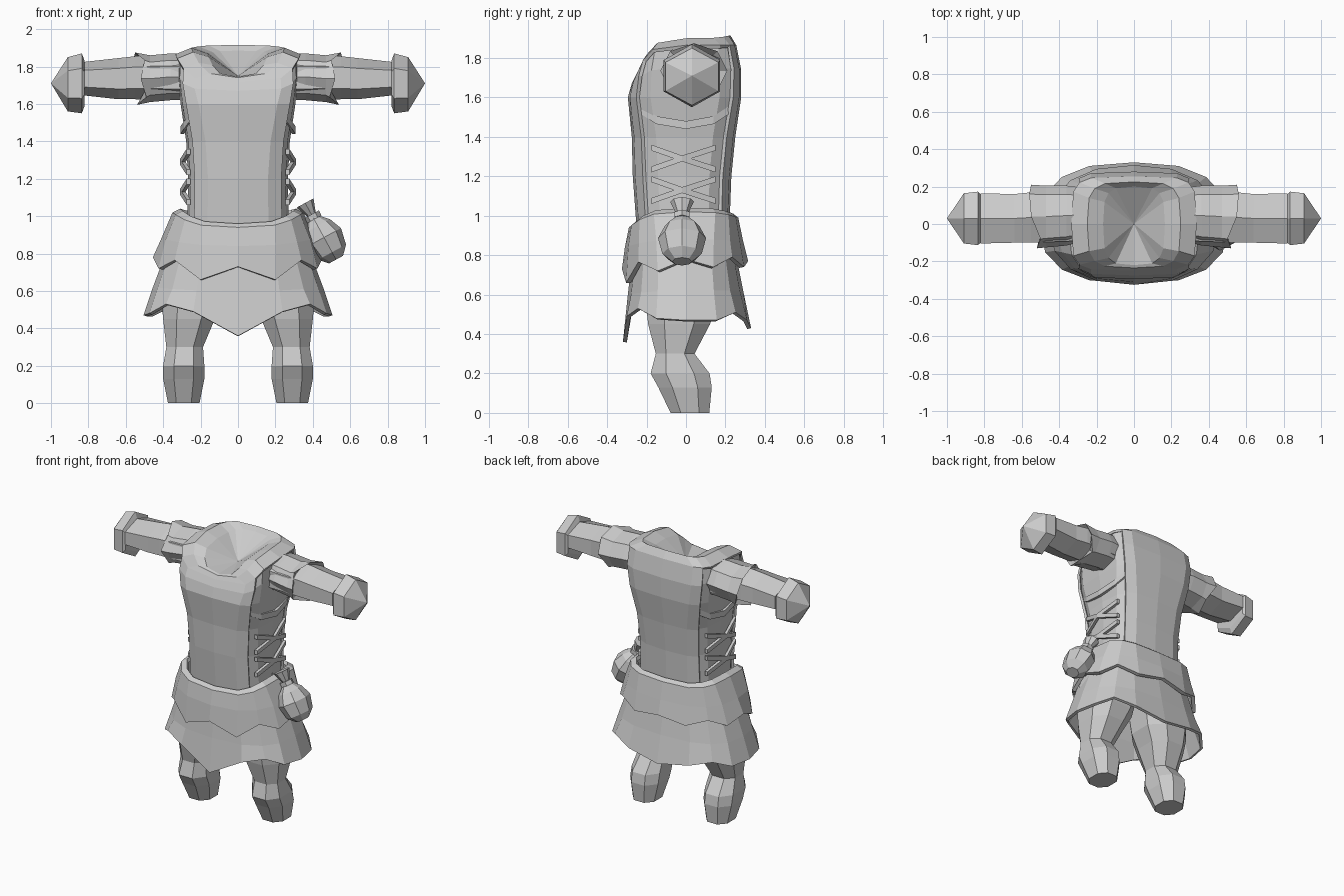
import bpy, bmesh
from math import sin, cos, pi, copysign
from mathutils import Vector, Matrix

if "Cube" in bpy.data.objects:
    bpy.data.objects.remove(bpy.data.objects["Cube"])

grey = bpy.data.materials.new("cloth grey")
grey.use_nodes = True
grey.diffuse_color = (0.6, 0.6, 0.6, 1)
grey.node_tree.nodes["Principled BSDF"].inputs["Base Color"].default_value = (0.6, 0.6, 0.6, 1)
N = 16


def loft(name, rings, caps=True, skip=None, tip=None, thick=0):
    """Bridge rings of points; optional end caps, skipped faces and a fan tip."""
    bm = bmesh.new()
    rows = [[bm.verts.new(p) for p in r] for r in rings]
    n = len(rows[0])
    for b in range(len(rows) - 1):
        for i in range(n):
            if skip and skip(b, i):
                continue
            j = (i + 1) % n
            bm.faces.new((rows[b][i], rows[b][j], rows[b + 1][j], rows[b + 1][i]))
    if caps:
        bm.faces.new(rows[0][::-1])
        if not tip:
            bm.faces.new(rows[-1])
    if tip:
        t = bm.verts.new(tip)
        for i in range(n):
            bm.faces.new((rows[-1][i], rows[-1][(i + 1) % n], t))
    if caps:
        bmesh.ops.recalc_face_normals(bm, faces=bm.faces[:])
    me = bpy.data.meshes.new(name)
    bm.to_mesh(me)
    bm.free()
    me.materials.append(grey)
    ob = bpy.data.objects.new(name, me)
    bpy.context.collection.objects.link(ob)
    if thick:
        mod = ob.modifiers.new("thickness", "SOLIDIFY")
        mod.thickness = thick
        mod.offset = -1


def power(v, e):
    return copysign(abs(v) ** e, v) if abs(v) > 1e-6 else 0.0


def ring(xs, yf, yb, zf, zs, zb, e=0.6, inset=0.0, hem=None):
    """Rounded box outline, index 0 at the front, heights set for front, side, back."""
    pts = []
    for i in range(N):
        a = 2 * pi * i / N
        c = cos(a)
        y = (yf + inset if c > 0 else yb - inset) * power(abs(c), e)
        z = zs + ((zf if c > 0 else zb) - zs) * c * c
        if hem:
            z = hem[min(i, N - i)]
        pts.append(Vector(((xs - inset) * power(sin(a), e), y, z)))
    return pts


# Torso and tabard share the same profile; the tabard closes in a sunken neck
profile = [(.29, -.25, .22, .93, .93, .93, .6),
           (.285, -.27, .23, 1.2, 1.2, 1.2, .6),
           (.295, -.275, .25, 1.4, 1.4, 1.4, .55),
           (.325, -.295, .28, 1.6, 1.6, 1.6, .45),
           (.34, -.275, .28, 1.67, 1.75, 1.74, .4),
           (.335, -.25, .255, 1.715, 1.865, 1.865, .4),
           (.25, -.235, .225, 1.74, 1.9, 1.915, .5),
           (.165, -.22, .2, 1.745, 1.87, 1.885, .55)]
loft("torso", [ring(*p, inset=.018) for p in profile[:6]], caps=False)
loft("tabard", [ring(*p) for p in profile], caps=False, tip=(0, 0, 1.75),
     skip=lambda b, i: b < 5 and i % 8 in (2, 3, 4, 5), thick=.018)

# Two ragged skirt layers
upper_hem = [.73, .66, .765, .72, .78, .74, .79, .74, .77]
lower_hem = [.36, .49, .53, .48, .47, .47, .51, .47, .43]
loft("skirt_upper", [ring(.455, -.325, .315, 0, 0, 0, .85, hem=upper_hem),
                     ring(.41, -.31, .29, .84, .88, .87, .75),
                     ring(.35, -.29, .265, .94, 1.02, .99, .6),
                     ring(.31, -.265, .24, .96, 1.04, 1.01, .58)],
     caps=False, thick=.025)
loft("skirt_lower", [ring(.505, -.32, .33, 0, 0, 0, .78, hem=lower_hem),
                     ring(.455, -.295, .29, .6, .62, .62, .75),
                     ring(.38, -.27, .25, .82, .82, .82, .7)],
     caps=False, thick=.02)


def tube_x(rows, s, n=6, jag=None):
    """Rings along the arm: x, y centre, z centre, y radius, z radius."""
    rings = []
    for k, (x, yc, zc, ry, rz) in enumerate(rows):
        r = []
        for i in range(n):
            a = 2 * pi * i / n
            dx = jag[i] if jag and k == len(rows) - 2 else 0
            r.append((s * (x + dx), yc + ry * sin(a), zc + rz * cos(a)))
        rings.append(r)
    return rings


def strip(name, pts, s, w=.015, t=.01):
    """Flat strap following a short path on one side."""
    loft(name, [[(s * (x + dx), y, z + dz) for dx, dz in
                 ((-t, -w), (t, -w), (t, w), (-t, w))] for x, y, z in pts])


for s, side in ((1, "left"), (-1, "right")):
    # Arm, jagged short sleeve and blunt fist
    loft(side + "_forearm", tube_x([(.28, .04, 1.74, .15, .12), (.55, .035, 1.74, .155, .115),
                                    (.64, .03, 1.735, .15, .11), (.82, .03, 1.735, .155, .09)], s))
    loft(side + "_sleeve", tube_x([(.28, .05, 1.745, .145, .125), (.36, .045, 1.745, .16, .125),
                                   (.47, .04, 1.735, .165, .125), (.53, .04, 1.735, .17, .14),
                                   (.5, .04, 1.735, .13, .10)], s, 8,
                                  [.02, .03, .02, -.03, .01, -.04, -.01, -.03]))
    loft(side + "_fist", tube_x([(.82, .03, 1.71, .15, .12), (.835, .03, 1.71, .165, .16),
                                 (.91, .03, 1.705, .155, .145)], s),
         tip=(s, .03, 1.71))
    # Leg
    rows = [(.29, .02, .09, .105, 0), (.29, -.005, .118, .145, .13), (.29, -.03, .118, .16, .2),
            (.285, -.055, .105, .105, .3), (.262, -.035, .148, .168, .45),
            (.24, -.025, .18, .19, .55), (.205, -.01, .2, .21, .8)]
    loft(side + "_leg", [[(s * (x + rx * power(sin(a), .85)), y + ry * power(cos(a), .85), z)
                          for a in [2 * pi * (i + .5) / 8 for i in range(8)]]
                         for x, y, rx, ry, z in rows])
    # Armhole trim and crossed side lacing
    strip(side + "_armhole_trim", [(.24, -.235, 1.54), (.28, -.15, 1.485), (.298, 0, 1.46),
                                   (.28, .14, 1.485), (.245, .225, 1.54)], s, .02)
    for z in (1.29, 1.13):
        for d in (-.055, .055):
            strip(side + "_lace", [(.265, -.175, z - d), (.3, -.02, z), (.265, .15, z + d)], s)

# Tied pouch hanging from the left hip
pouch_rows = [(-.145, .05), (-.1, .1), (-.01, .122), (.06, .088), (.105, .038),
              (.13, .03), (.2, .06)]
tilt = Matrix.Translation((.455, -.02, .895)) @ Matrix.Rotation(-.5, 4, "Y")
loft("pouch", [[tilt @ Vector((r * .85 * cos(2 * pi * i / 8), r * sin(2 * pi * i / 8), h))
                for i in range(8)] for h, r in pouch_rows])
loft("pouch_tie", [[tilt @ Vector((r * cos(2 * pi * i / 6), r * sin(2 * pi * i / 6), h))
                    for i in range(6)] for h, r in ((.1, .045), (.13, .045))])
strip("pouch_strap", [(.3, -.02, 1.02), (.36, -.02, 1.03), (.4, -.02, 1.01)], 1, .015, .015)
